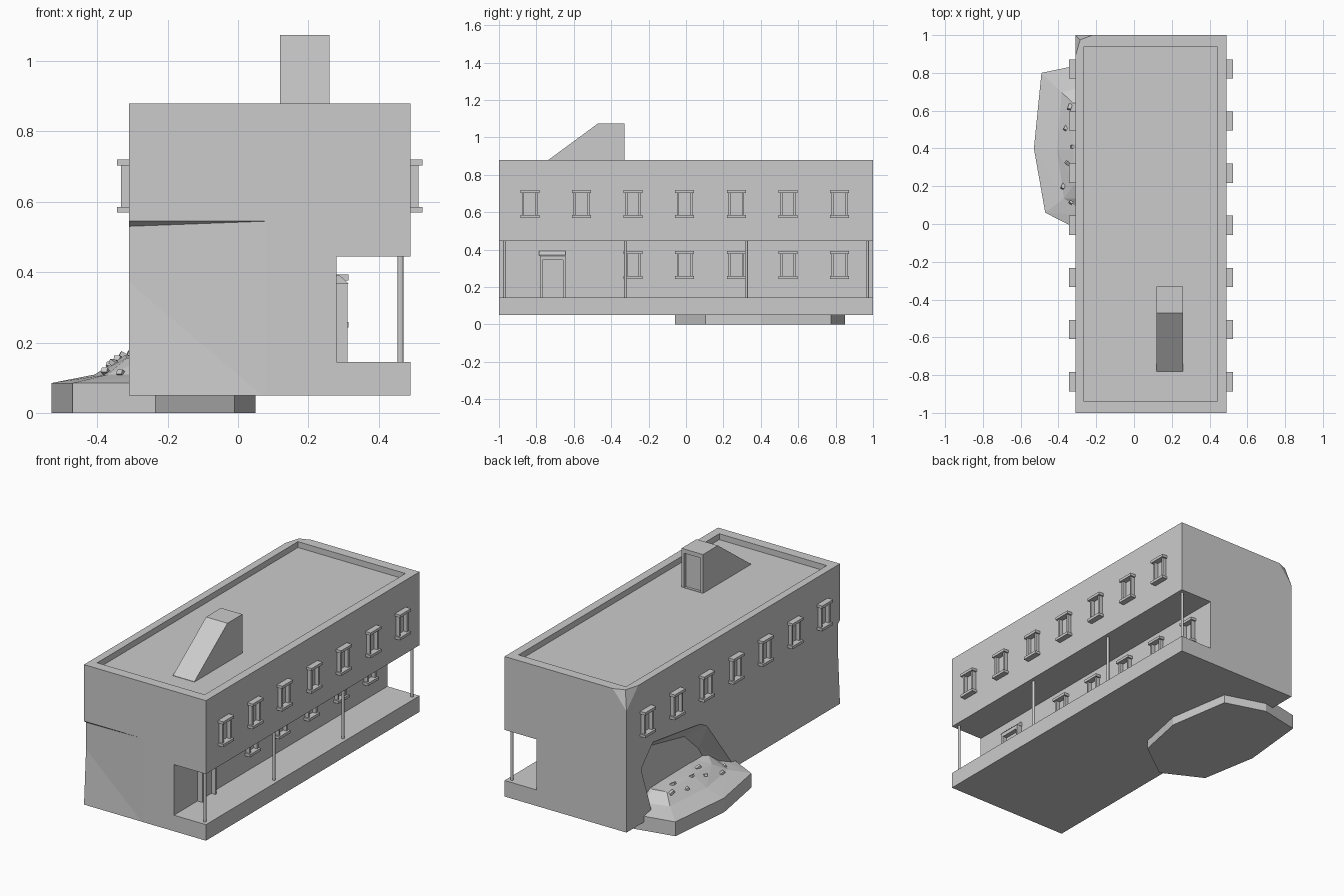
import bpy, bmesh, random
from mathutils import Vector, Matrix

random.seed(4)
if "Cube" in bpy.data.objects:
    bpy.data.objects.remove(bpy.data.objects["Cube"], do_unlink=True)

grey = bpy.data.materials.new("plain_grey")
grey.use_nodes = True
grey.diffuse_color = (0.6, 0.6, 0.6, 1)
grey.node_tree.nodes["Principled BSDF"].inputs["Base Color"].default_value = (0.6, 0.6, 0.6, 1)


def finish(name, bm):
    bmesh.ops.recalc_face_normals(bm, faces=bm.faces)
    mesh = bpy.data.meshes.new(name)
    bm.to_mesh(mesh)
    bm.free()
    mesh.materials.append(grey)
    obj = bpy.data.objects.new(name, mesh)
    bpy.context.collection.objects.link(obj)
    return obj


def boxes(name, parts):
    """Boxes given as (x0, x1, y0, y1, z0, z1), gathered in one object."""
    bm = bmesh.new()
    for x0, x1, y0, y1, z0, z1 in parts:
        place = Matrix.Translation(((x0 + x1) / 2, (y0 + y1) / 2, (z0 + z1) / 2))
        size = Matrix.Diagonal((abs(x1 - x0), y1 - y0, z1 - z0, 1))
        bmesh.ops.create_cube(bm, size=1, matrix=place @ size)
    return finish(name, bm)


def prism(points, start, travel):
    """Extrude a closed outline; start maps an outline point to 3D."""
    bm = bmesh.new()
    face = bm.faces.new([bm.verts.new(start(a, b)) for a, b in points])
    made = bmesh.ops.extrude_face_region(bm, geom=[face])["geom"]
    verts = [v for v in made if isinstance(v, bmesh.types.BMVert)]
    bmesh.ops.translate(bm, verts=verts, vec=travel)
    bmesh.ops.recalc_face_normals(bm, faces=bm.faces)
    return bm


def hull(name, points):
    bm = bmesh.new()
    verts = [bm.verts.new(p) for p in points]
    made = bmesh.ops.convex_hull(bm, input=verts)
    spare = {v for v in made["geom_interior"] + made["geom_unused"]
             if isinstance(v, bmesh.types.BMVert)}
    bmesh.ops.delete(bm, geom=list(spare), context='VERTS')
    return finish(name, bm)


def cut(obj, cutter):
    mod = obj.modifiers.new("cut", 'BOOLEAN')
    mod.operation, mod.solver, mod.object = 'DIFFERENCE', 'EXACT', cutter
    bpy.context.view_layer.update()
    result = bpy.data.meshes.new_from_object(
        obj.evaluated_get(bpy.context.evaluated_depsgraph_get()))
    obj.modifiers.clear()
    obj.data = result
    bpy.data.objects.remove(cutter, do_unlink=True)


# Main building: section with the open gallery, drawn along its length
section = [(-.31, .05), (.49, .05), (.49, .145), (.28, .145),
           (.28, .445), (.49, .445), (.49, .88), (-.31, .88)]
bm = prism(section, lambda x, z: (x, -1, z), (0, 2, 0))

# Worn upper corner at the back
tip, mid = Vector((-.31, 1, .77)), Vector((-.285, .975, .88))
for end in (Vector((-.31, .89, .88)), Vector((-.22, 1, .88))):
    normal = (end - tip).cross(mid - end).normalized()
    if normal.z < 0:
        normal = -normal
    bmesh.ops.bisect_plane(bm, geom=bm.verts[:] + bm.edges[:] + bm.faces[:],
                           dist=1e-5, plane_co=tip, plane_no=normal, clear_outer=True)
    bmesh.ops.holes_fill(bm, edges=[e for e in bm.edges if e.is_boundary], sides=0)
building = finish("building", bm)

# Sunken roof inside the parapet
cut(building, boxes("roof_cutter", [(-.265, .44, -.94, .94, .845, 1)]))

# Shallow dent in the front wall, fading inwards from the corner
dent = [(.08, -1, z) for z in (.545, .04)]
dent += [(-.32, -1, .545), (-.32, -.98, .53), (-.32, -.98, .38), (-.32, -1, .04)]
dent += [(x, -1.05, z) for x in (-.32, .08) for z in (.04, .545)]
cut(building, hull("dent_cutter", dent))

# Broken opening in the side wall
mouth = [(.76, .07), (.87, .385), (.76, .5), (.6, .476), (.3, .436),
         (.245, .405), (.094, .19), (-.01, .07)]
back = [(.74, .07), (.76, .32), (.66, .41), (.33, .34), (.2, .22), (.1, .07)]
cut(building, hull("breach_cutter", [(-.32, y, z) for y, z in mouth]
                   + [(-.22, y, z) for y, z in back]))

# Roof stair house with a recessed door
stair = [(-.33, .83), (-.33, 1.075), (-.47, 1.075), (-.78, .847), (-.78, .83)]
stair_house = finish("stair_house", prism(stair, lambda y, z: (.12, y, z), (.14, 0, 0)))
cut(stair_house, boxes("stair_door_cutter", [(.137, .243, -.345, -.3, .848, 1.05)]))


# Windows: two jambs with a deeper head and sill
def window(name, wall, side, y, z):
    def part(depth, y0, y1, z0, z1):
        x0, x1 = sorted((wall - side * .005, wall + side * depth))
        return (x0, x1, y + y0, y + y1, z + z0, z + z1)
    boxes(name, [part(.023, -.042, -.03, .008, .142),
                 part(.023, .03, .042, .008, .142),
                 part(.034, -.051, .051, .134, .15),
                 part(.034, -.051, .051, 0, .016)])


for i in range(7):
    y = -.835 + i * .276
    window(f"left_upper_window_{i + 1}", .49, 1, y, .57)
    window(f"right_upper_window_{i + 1}", -.31, -1, y, .57)
    if i > 1:
        window(f"gallery_window_{i - 1}", .28, 1, y, .243)

# Gallery door with a sloping hood
boxes("gallery_door_frame", [(.275, .312, -.78, -.768, .14, .37),
                             (.275, .312, -.657, -.645, .14, .37),
                             (.275, .312, -.78, -.645, .345, .37)])
boxes("gallery_door", [(.275, .285, -.77, -.655, .14, .35)])
hood = [(.275, .392), (.288, .392), (.315, .367), (.275, .367)]
finish("door_hood", prism(hood, lambda x, z: (x, -.787, z), (0, .144, 0)))

# Gallery columns
for i, y in enumerate((-.97, -.323, .323, .97)):
    bm = bmesh.new()
    bmesh.ops.create_cone(bm, cap_ends=True, segments=12, radius1=.008, radius2=.008,
                          depth=.31, matrix=Matrix.Translation((.462, y, .295)))
    finish(f"gallery_column_{i + 1}", bm)

# Rubble mound: eight-sided base with rings stepping up to the breach
outline = [(-.53, .4), (-.47, .06), (-.235, -.06), (-.01, .105),
           (.05, .4), (-.01, .775), (-.25, .85), (-.49, .8)]
centre = Vector((-.24, .4))
bm = bmesh.new()
rings = []
for sx, sy, z, rough in ((1, 1, 0, 0), (1, 1, .085, 0), (.6, .76, .105, .01), (.3, .58, .16, .008)):
    ring = []
    for x, y in outline:
        wobble = random.uniform(-rough, rough)
        ring.append(bm.verts.new((centre.x + (x - centre.x) * sx + wobble,
                                  centre.y + (y - centre.y) * sy - wobble, z + wobble * .6)))
    rings.append(ring)
for low, high in zip(rings, rings[1:]):
    for k in range(8):
        n = (k + 1) % 8
        bm.faces.new((low[k], low[n], high[n], high[k]))
bm.faces.new(rings[0])
bm.faces.new(rings[-1])
bmesh.ops.triangulate(bm, faces=[f for f in bm.faces if f.calc_center_median().z > .09])
finish("rubble_mound", bm)

# Loose stones scattered on the mound
bm = bmesh.new()
for x, y, z in ((-.34, .62, .15), (-.36, .51, .133), (-.322, .41, .162), (-.35, .32, .14),
                (-.375, .2, .115), (-.3, .55, .165), (-.29, .3, .165), (-.33, .12, .11)):
    turn = Matrix.Rotation(random.uniform(0, 3), 4, 'Z') @ Matrix.Rotation(.5, 4, 'X')
    size = Matrix.Diagonal((.018, .03, .014, 1))
    bmesh.ops.create_cube(bm, size=1, matrix=Matrix.Translation((x, y, z)) @ turn @ size)
finish("loose_stones", bm)
